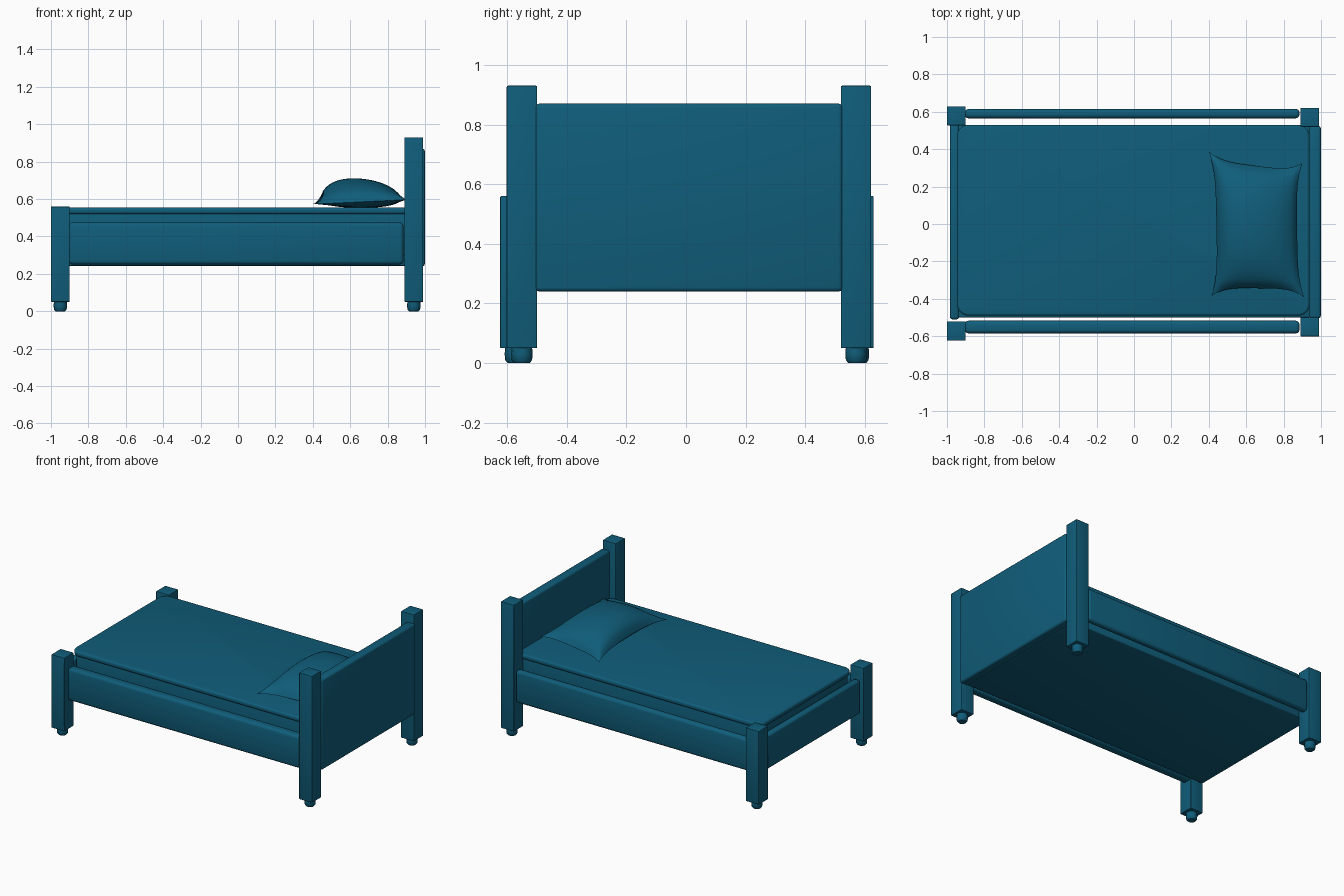
import bpy
import bmesh
import math
from mathutils import Vector

if "Cube" in bpy.data.objects:
    bpy.data.objects.remove(bpy.data.objects["Cube"], do_unlink=True)

# One flat colour for the whole bed
blue = bpy.data.materials.new("deep_teal_blue")
blue.use_nodes = True
colour = (0.005, 0.11, 0.195, 1)
blue.diffuse_color = colour
blue.node_tree.nodes["Principled BSDF"].inputs["Base Color"].default_value = colour


def finish(name, bm, angle=35):
    bmesh.ops.recalc_face_normals(bm, faces=bm.faces)
    mesh = bpy.data.meshes.new(name)
    bm.to_mesh(mesh)
    bm.free()
    mesh.materials.append(blue)
    obj = bpy.data.objects.new(name, mesh)
    bpy.context.collection.objects.link(obj)
    bpy.ops.object.select_all(action="DESELECT")
    obj.select_set(True)
    bpy.context.view_layer.objects.active = obj
    bpy.ops.object.shade_smooth_by_angle(angle=math.radians(angle))
    return obj


def box(name, x, y, z, bevel=0.006, corner=0.0):
    """Box between (min, max) pairs; corner rounds the upright edges first."""
    bm = bmesh.new()
    bmesh.ops.create_cube(bm, size=1)
    for v in bm.verts:
        v.co = Vector([lo if c < 0 else hi for c, (lo, hi) in zip(v.co, (x, y, z))])
    if corner:
        upright = [e for e in bm.edges
                   if abs(e.verts[0].co.z - e.verts[1].co.z) > 0.01]
        bmesh.ops.bevel(bm, geom=upright, offset=corner, segments=6,
                        profile=0.5, affect="EDGES")
    sharp = [e for e in bm.edges if e.calc_face_angle(0) > math.radians(40)]
    bmesh.ops.bevel(bm, geom=sharp, offset=bevel, segments=3,
                    profile=0.5, affect="EDGES")
    return finish(name, bm)


def foot(name, x, y):
    """Small turned foot, lathed from a profile."""
    bm = bmesh.new()
    profile = [(0, 0), (0.026, 0), (0.034, 0.01), (0.036, 0.03), (0.034, 0.055), (0, 0.055)]
    verts = [bm.verts.new((x + r, y, z)) for r, z in profile]
    edges = [bm.edges.new(pair) for pair in zip(verts, verts[1:])]
    bmesh.ops.spin(bm, geom=verts + edges, cent=(x, y, 0), axis=(0, 0, 1),
                   angle=math.tau, steps=16)
    bmesh.ops.remove_doubles(bm, verts=bm.verts, dist=0.0005)
    finish(name, bm)


# Corner posts with their feet
for name, x, y, top in (("foot_left", -0.95, 0.578, 0.56),
                        ("foot_right", -0.95, -0.572, 0.56),
                        ("head_left", 0.94, 0.57, 0.93),
                        ("head_right", 0.94, -0.55, 0.93)):
    box(name + "_post", (x - 0.05, x + 0.05), (y - 0.051, y + 0.051), (0.05, top), 0.004)
    foot(name + "_post_foot", x, y)

# Frame boards
box("headboard", (0.935, 0.999), (-0.505, 0.525), (0.24, 0.87), 0.014)
box("footboard", (-0.985, -0.935), (-0.51, 0.535), (0.245, 0.48), 0.014)
box("left_rail", (-0.905, 0.885), (0.565, 0.615), (0.25, 0.475), 0.02)
box("right_rail", (-0.905, 0.885), (-0.585, -0.517), (0.25, 0.475), 0.02)

# Base and mattress
box("bed_base", (-0.95, 0.94), (-0.5, 0.53), (0.243, 0.30), 0.008)
box("mattress_body", (-0.932, 0.938), (-0.478, 0.518), (0.29, 0.53), 0.006, 0.05)
box("mattress_top", (-0.945, 0.938), (-0.49, 0.53), (0.52, 0.555), 0.012, 0.06)

# Pillow: two puffed sheets joined along a pinched seam
corners = [Vector(c) for c in ((0.415, -0.385), (0.91, -0.392), (0.40, 0.387), (0.90, 0.325))]
steps = 24
bm = bmesh.new()
for side in (1, -1):
    grid = []
    for j in range(steps + 1):
        row = []
        for i in range(steps + 1):
            s, t = i / steps, j / steps
            u, v = 2 * s - 1, 2 * t - 1
            flat = corners[0].lerp(corners[1], s).lerp(corners[2].lerp(corners[3], s), t)
            flat.x -= 0.033 * u * abs(u) * (1 - v ** 4)
            flat.y -= 0.045 * v * abs(v) * (1 - u ** 4)
            seam = 0.585 + 0.012 * u * v * v + 0.012 * (1 - v * v)
            puff = ((1 - u * u) * (1 - v * v)) ** 0.55
            height = 0.112 * (1 - 0.18 * u) if side > 0 else -0.045
            row.append(bm.verts.new((flat.x, flat.y, seam + height * puff)))
        grid.append(row)
    for a, b in zip(grid, grid[1:]):
        for i in range(steps):
            bm.faces.new((a[i], a[i + 1], b[i + 1], b[i]))
bmesh.ops.remove_doubles(bm, verts=bm.verts, dist=0.0005)
finish("pillow", bm, 60)
